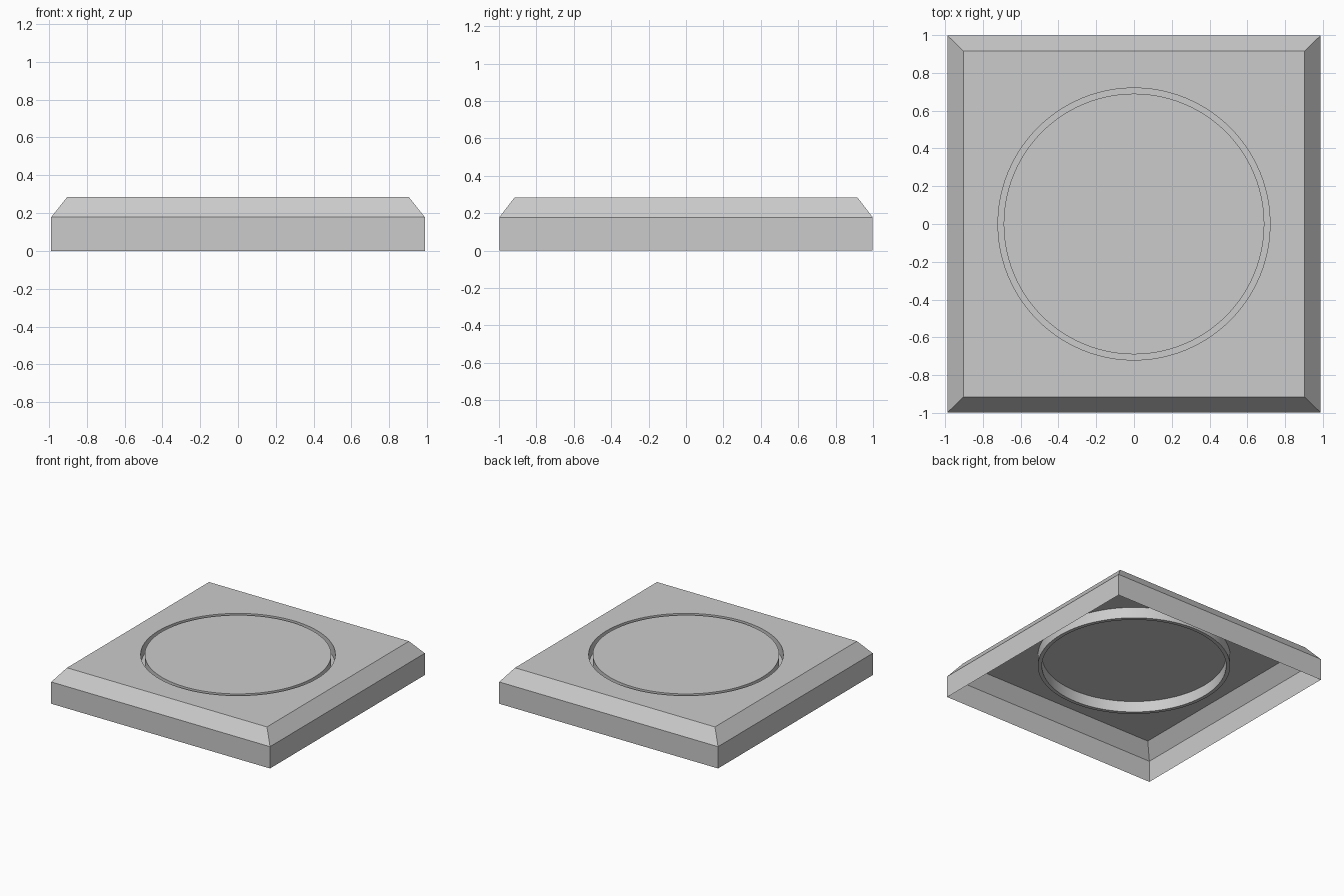
import bpy
import bmesh
import math

if "Cube" in bpy.data.objects:
    bpy.data.objects.remove(bpy.data.objects["Cube"])

HX, HY = 0.988, 0.998          # outer half sizes
TX, TY = 0.903, 0.916          # top face half sizes
Z_SIDE, Z_TOP, Z_FLOOR = 0.178, 0.285, 0.195
R_OUT, R_IN = 0.72, 0.69       # groove radii
SEGMENTS = 96

grey = bpy.data.materials.new("plain grey")
grey.diffuse_color = (0.6, 0.6, 0.6, 1.0)
grey.use_nodes = True
grey.node_tree.nodes["Principled BSDF"].inputs["Base Color"].default_value = grey.diffuse_color

bm = bmesh.new()


def square(hx, hy, z):
    return [bm.verts.new((sx * hx, sy * hy, z))
            for sx, sy in ((-1, -1), (1, -1), (1, 1), (-1, 1))]


def circle(r, z):
    return [bm.verts.new((r * math.cos(2 * math.pi * i / SEGMENTS),
                          r * math.sin(2 * math.pi * i / SEGMENTS), z))
            for i in range(SEGMENTS)]


def bridge(outer, inner):
    n = len(outer)
    for i in range(n):
        j = (i + 1) % n
        bm.faces.new((outer[i], outer[j], inner[j], inner[i]))


def loop_edges(loop):
    return [bm.edges.get((v, loop[(i + 1) % len(loop)])) for i, v in enumerate(loop)]


# Open-bottomed shell: upright sides, then sloped border
base = square(HX, HY, 0)
shoulder = square(HX, HY, Z_SIDE)
rim = square(TX, TY, Z_TOP)
bridge(base, shoulder)
bridge(shoulder, rim)

# Round groove: outer wall, narrow floor, inner wall
groove = [circle(R_OUT, Z_TOP), circle(R_OUT, Z_FLOOR),
          circle(R_IN, Z_FLOOR), circle(R_IN, Z_TOP)]
for a, b in zip(groove, groove[1:]):
    bridge(a, b)

# Round pad inside the groove
bm.faces.new(groove[3])

# Flat top between the border and the groove
fill = bmesh.ops.triangle_fill(bm, use_beauty=True, normal=(0, 0, 1),
                               edges=loop_edges(rim) + loop_edges(groove[0]))
bm.normal_update()
for f in fill["geom"]:
    if isinstance(f, bmesh.types.BMFace) and f.normal.z < 0:
        f.normal_flip()

mesh = bpy.data.meshes.new("grooved_tile")
bm.to_mesh(mesh)
bm.free()
mesh.materials.append(grey)
tile = bpy.data.objects.new("grooved_tile", mesh)
bpy.context.collection.objects.link(tile)

# Smooth round walls, sharp edges
bpy.context.view_layer.objects.active = tile
tile.select_set(True)
bpy.ops.object.shade_smooth_by_angle(angle=math.radians(20))
